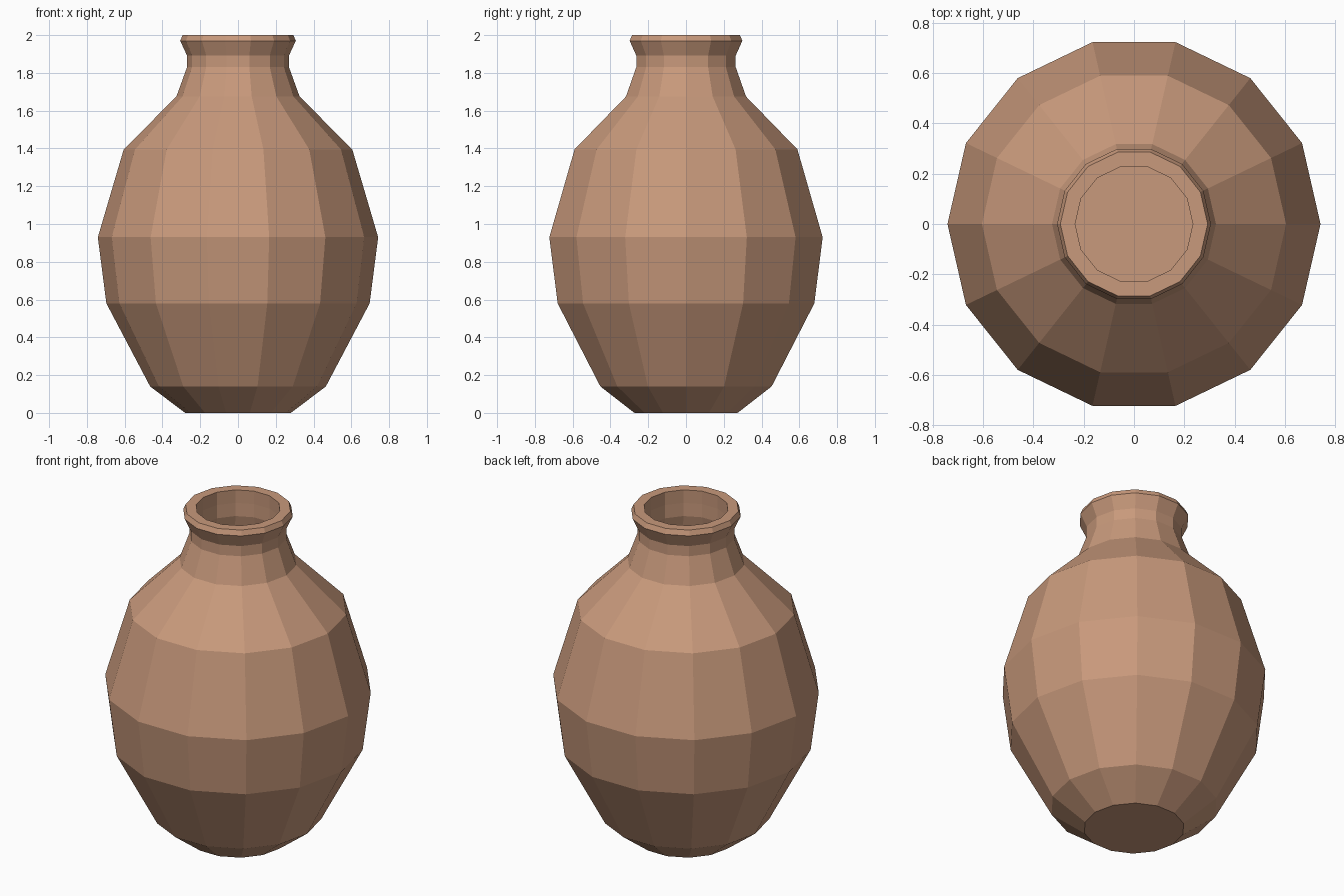
import bpy, bmesh
from math import sin, cos, tau

if "Cube" in bpy.data.objects:
    bpy.data.objects.remove(bpy.data.objects["Cube"])

SIDES = 14

# Profile (radius, height): outside from base to lip, then inside down to the floor
PROFILE = [
    (0.28, 0.0), (0.465, 0.14), (0.697, 0.58), (0.742, 0.93), (0.605, 1.395),
    (0.326, 1.675), (0.27, 1.83), (0.27, 1.892), (0.306, 1.97), (0.293, 2.0),
    (0.234, 2.0), (0.236, 1.92), (0.235, 1.84), (0.28, 1.64), (0.55, 1.36),
    (0.68, 0.93), (0.635, 0.60), (0.42, 0.19), (0.26, 0.07),
]

# Vase body: revolve the profile into rings and close base and inner floor
bm = bmesh.new()
rings = [[bm.verts.new((r * cos(tau * i / SIDES), r * sin(tau * i / SIDES), z))
          for i in range(SIDES)] for r, z in PROFILE]
for a, b in zip(rings, rings[1:]):
    for i in range(SIDES):
        j = (i + 1) % SIDES
        bm.faces.new((a[i], a[j], b[j], b[i]))
bm.faces.new(rings[0][::-1])
bm.faces.new(rings[-1])
bmesh.ops.recalc_face_normals(bm, faces=bm.faces)

mesh = bpy.data.meshes.new("vase")
bm.to_mesh(mesh)
bm.free()
vase = bpy.data.objects.new("vase", mesh)
bpy.context.collection.objects.link(vase)

# Terracotta material
clay = bpy.data.materials.new("terracotta")
clay.diffuse_color = (0.58, 0.32, 0.20, 1)
clay.use_nodes = True
clay.node_tree.nodes["Principled BSDF"].inputs["Base Color"].default_value = clay.diffuse_color
mesh.materials.append(clay)
